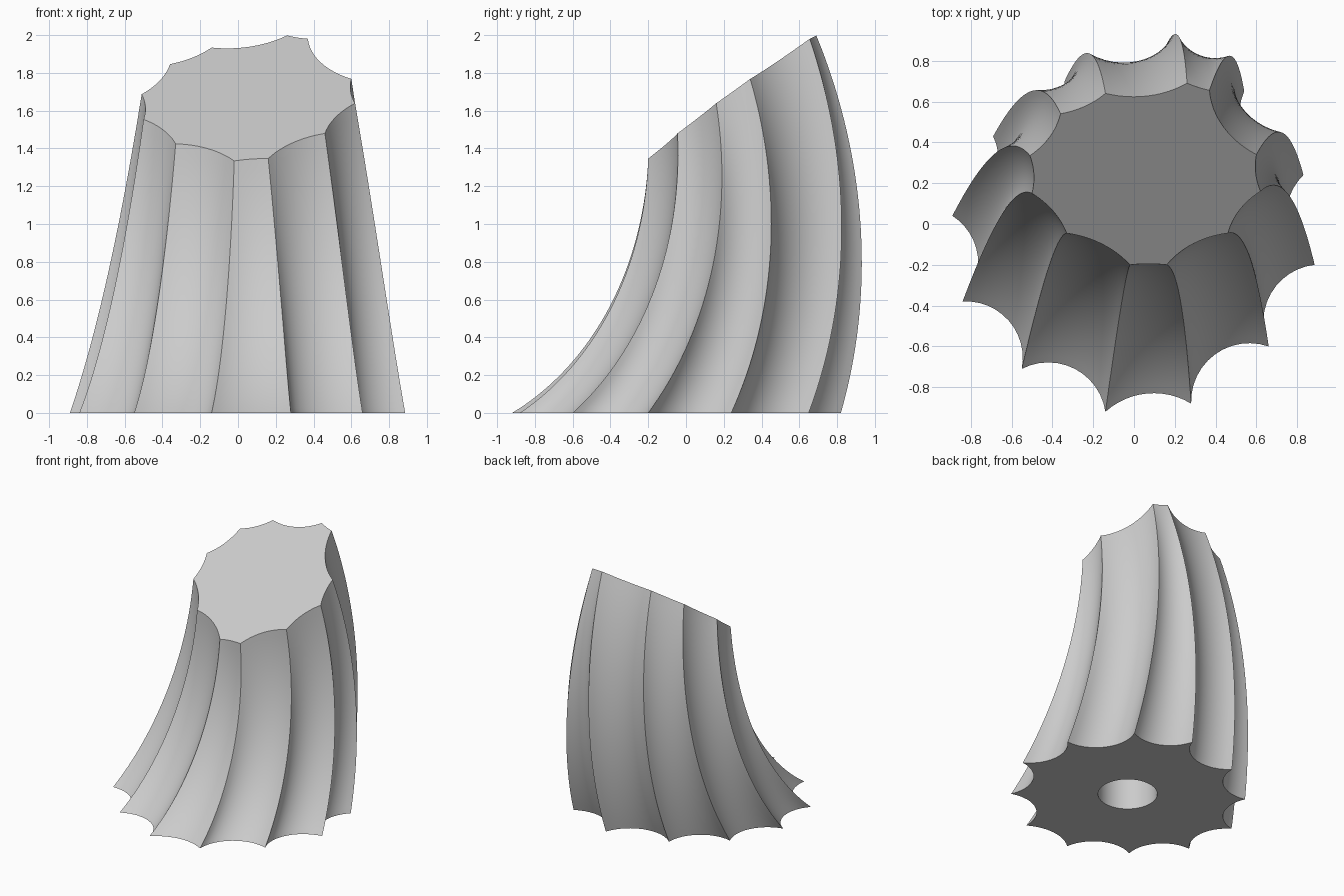
import bpy, bmesh, math
from mathutils import Matrix, Vector

if "Cube" in bpy.data.objects:
    bpy.data.objects.remove(bpy.data.objects["Cube"], do_unlink=True)

# The body bends about an axis on the ground, turned slightly from x
TURN = Matrix.Rotation(math.radians(5.5), 2)
AXIS_DIST = 2.033             # from the origin back to the bend axis
BEND = math.atan(0.728)       # total bend, equals the slope of the top cut
STEPS, ARC = 32, 12           # rings along the body, segments per flute
HOLE_R, HOLE_DEPTH, HOLE_X, HOLE_Y = 0.215, 0.5, 0.01, -0.06

# Ridge ends as (x, y), counter-clockwise: on the base and on the sloping cut
base_ridges = [(-0.14, -0.92), (0.28, -0.88), (0.66, -0.60), (0.885, -0.20),
               (0.83, 0.24), (0.54, 0.65), (0.135, 0.82), (-0.34, 0.70),
               (-0.69, 0.43), (-0.89, 0.04), (-0.84, -0.38), (-0.55, -0.71)]
top_ridges = [(-0.02, -0.20), (0.16, -0.20), (0.46, -0.045), (0.62, 0.16),
              (0.60, 0.34), (0.37, 0.655), (0.26, 0.69), (-0.14, 0.64),
              (-0.36, 0.54), (-0.51, 0.335), (-0.50, 0.15), (-0.33, -0.045)]


def in_section(points, angle):
    """Turn (x, y) into (along the axis, distance from it within the cut)."""
    turned = [TURN @ Vector(p) for p in points]
    return [Vector((p.x, (p.y + AXIS_DIST) / math.cos(angle))) for p in turned]


def fluted_section(points, hollow):
    """Outline through the ridges with a concave circular arc in each gap."""
    outline = []
    for i, a in enumerate(points):
        b = points[(i + 1) % len(points)]
        chord = b - a
        length = chord.length
        sag = hollow * length ** 2 * (0.7 if i == 0 else 1)
        inward = Vector((-chord.y, chord.x)) / length
        radius = (length ** 2 / 4 + sag ** 2) / (2 * sag)
        half = math.asin(length / 2 / radius)
        middle = (a + b) / 2 + inward * (sag - radius)
        for k in range(ARC):
            ang = half * (2 * k / ARC - 1)
            outline.append(middle + chord / length * radius * math.sin(ang)
                           + inward * radius * math.cos(ang))
    return outline


base = fluted_section(in_section(base_ridges, 0), 0.56)
top = fluted_section(in_section(top_ridges, BEND), 0.28)

# Bent, tapering fluted body
bm = bmesh.new()
untwist = TURN.transposed()


def bent_vertex(p, angle):
    flat = untwist @ Vector((p.x, p.y * math.cos(angle) - AXIS_DIST))
    return bm.verts.new((flat.x, flat.y, p.y * math.sin(angle)))


def skin(lower, upper):
    for i in range(len(lower)):
        j = (i + 1) % len(lower)
        bm.faces.new((lower[i], lower[j], upper[j], upper[i]))


rings = []
for s in range(STEPS + 1):
    t = s / STEPS
    rings.append([bent_vertex(p.lerp(q, t), BEND * t) for p, q in zip(base, top)])
for lower, upper in zip(rings, rings[1:]):
    skin(lower, upper)
bm.faces.new(rings[-1])


# Round blind hole in the underside
def circle(z, count=48):
    angles = [2 * math.pi * i / count for i in range(count)]
    return [bm.verts.new((HOLE_X + HOLE_R * math.cos(a),
                          HOLE_Y + HOLE_R * math.sin(a), z)) for a in angles]


mouth, floor = circle(0), circle(HOLE_DEPTH)
skin(mouth, floor)
bm.faces.new(floor)

# Flat underside between the outline and the hole
rim = [e for e in bm.edges if e.is_boundary]
bmesh.ops.triangle_fill(bm, edges=rim, use_beauty=True, use_dissolve=False)
bmesh.ops.recalc_face_normals(bm, faces=bm.faces)

mesh = bpy.data.meshes.new("fluted_body")
bm.to_mesh(mesh)
bm.free()
body = bpy.data.objects.new("fluted_body", mesh)
bpy.context.collection.objects.link(body)

# Plain grey
grey = bpy.data.materials.new("light_grey")
grey.use_nodes = True
colour = (0.6, 0.6, 0.6, 1)
grey.diffuse_color = colour
grey.node_tree.nodes["Principled BSDF"].inputs["Base Color"].default_value = colour
mesh.materials.append(grey)

bpy.ops.object.select_all(action='DESELECT')
body.select_set(True)
bpy.context.view_layer.objects.active = body
bpy.ops.object.shade_smooth_by_angle(angle=math.radians(20))
